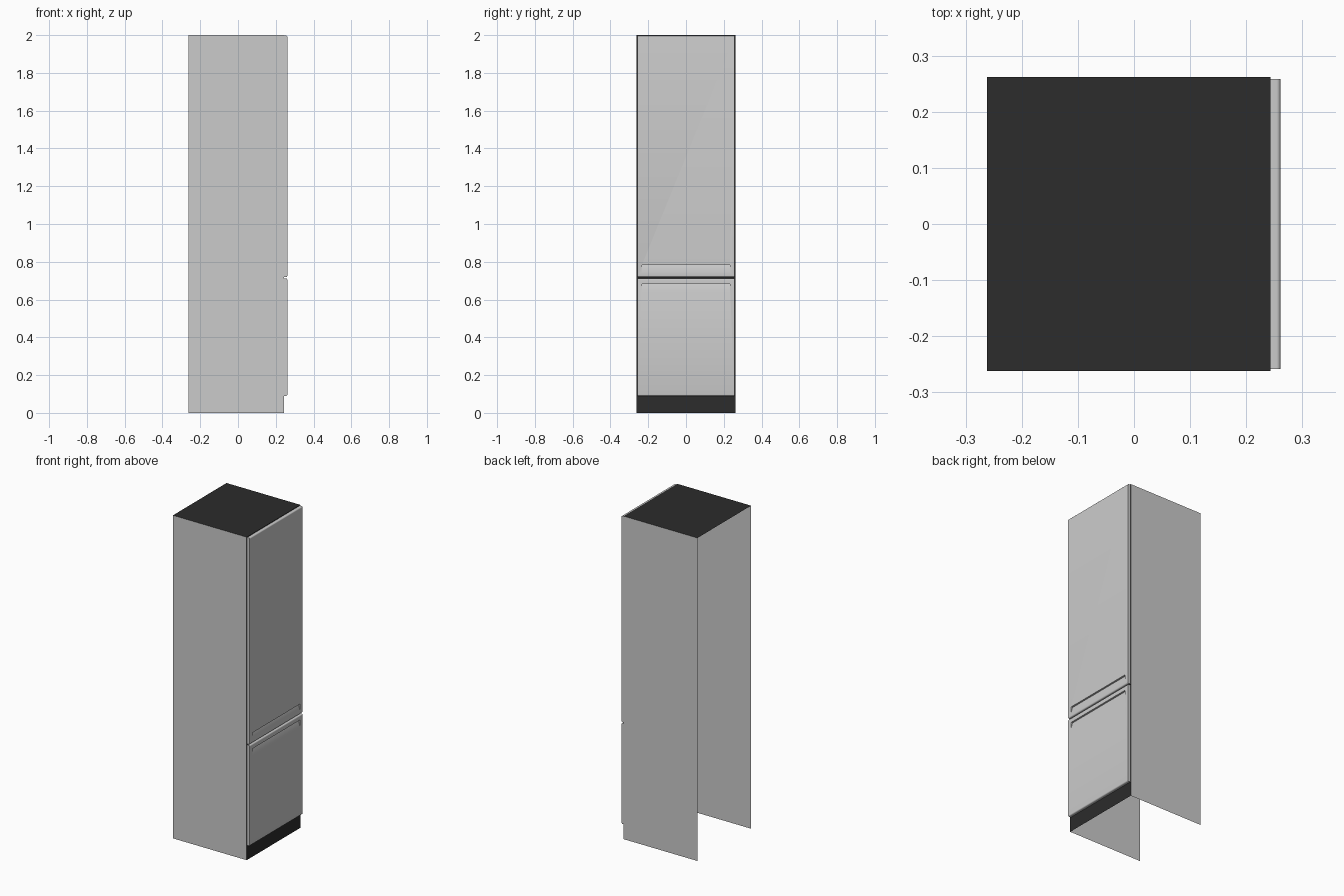
import bpy, bmesh, math

if "Cube" in bpy.data.objects:
    bpy.data.objects.remove(bpy.data.objects["Cube"])

HALF = 0.262      # half width of the cabinet
FACE = 0.243      # front plane of the cabinet
DOOR = 0.261      # front plane of the doors

dark = bpy.data.materials.new("dark_trim")
dark.diffuse_color = (0.025, 0.025, 0.025, 1)
dark.use_nodes = True
dark.node_tree.nodes["Principled BSDF"].inputs["Base Color"].default_value = dark.diffuse_color


def finish(name, bm, mat=None):
    mesh = bpy.data.meshes.new(name)
    bm.to_mesh(mesh)
    bm.free()
    obj = bpy.data.objects.new(name, mesh)
    bpy.context.collection.objects.link(obj)
    if mat:
        mesh.materials.append(mat)
    return obj


def sheet(name, corners, mat=None):
    bm = bmesh.new()
    bm.faces.new([bm.verts.new(c) for c in corners])
    return finish(name, bm, mat)


def prism(name, profile, half_width):
    """Extrude an (x, z) profile across y."""
    bm = bmesh.new()
    face = bm.faces.new([bm.verts.new((x, -half_width, z)) for x, z in profile])
    ext = bmesh.ops.extrude_face_region(bm, geom=[face])
    verts = [v for v in ext["geom"] if isinstance(v, bmesh.types.BMVert)]
    bmesh.ops.translate(bm, verts=verts, vec=(0, 2 * half_width, 0))
    bmesh.ops.recalc_face_normals(bm, faces=bm.faces)
    return finish(name, bm)


def door(name, z0, z1, grip_top):
    # slab with rounded top and bottom front edges
    r, n = 0.007, 5
    profile = [(FACE, z1), (FACE, z0)]
    for cz, start in ((z0 + r, -90), (z1 - r, 0)):
        for i in range(n + 1):
            a = math.radians(start + 90 * i / n)
            profile.append((DOOR - r + r * math.cos(a), cz + r * math.sin(a)))
    slab = prism(name, profile, 0.258)

    # wedge-shaped finger grip, deepest under its top lip
    out = 0.01
    drop = 0.036
    slope = drop * out / 0.011
    cutter = prism(name + "_grip_cutter",
                   [(DOOR - 0.011, grip_top), (DOOR + out, grip_top),
                    (DOOR + out, grip_top - drop - slope)], 0.233)
    mod = slab.modifiers.new("grip", 'BOOLEAN')
    mod.operation = 'DIFFERENCE'
    mod.solver = 'EXACT'
    mod.object = cutter
    bpy.ops.object.select_all(action='DESELECT')
    bpy.context.view_layer.objects.active = slab
    slab.select_set(True)
    bpy.ops.object.modifier_apply(modifier="grip")
    bpy.data.objects.remove(cutter)
    bpy.ops.object.shade_smooth_by_angle(angle=math.radians(30))


# open-backed cabinet: two side sheets
for side, s in (("left", -1), ("right", 1)):
    y = s * HALF
    pts = [(-HALF, y, 0), (FACE, y, 0), (FACE, y, 2), (-HALF, y, 2)]
    sheet(side + "_side_panel", pts if s < 0 else pts[::-1])

# dark top and front frame, which also forms the kick plate
sheet("top_panel", [(-HALF, -HALF, 2), (FACE, -HALF, 2),
                    (FACE, HALF, 2), (-HALF, HALF, 2)], dark)
sheet("front_frame_and_kick_plate", [(FACE, -HALF, 0), (FACE, HALF, 0),
                                     (FACE, HALF, 2), (FACE, -HALF, 2)], dark)

# doors, standing just off the frame
FACE += 0.0005
door("lower_door", 0.09, 0.712, 0.683)
door("upper_door", 0.719, 1.997, 0.782)
